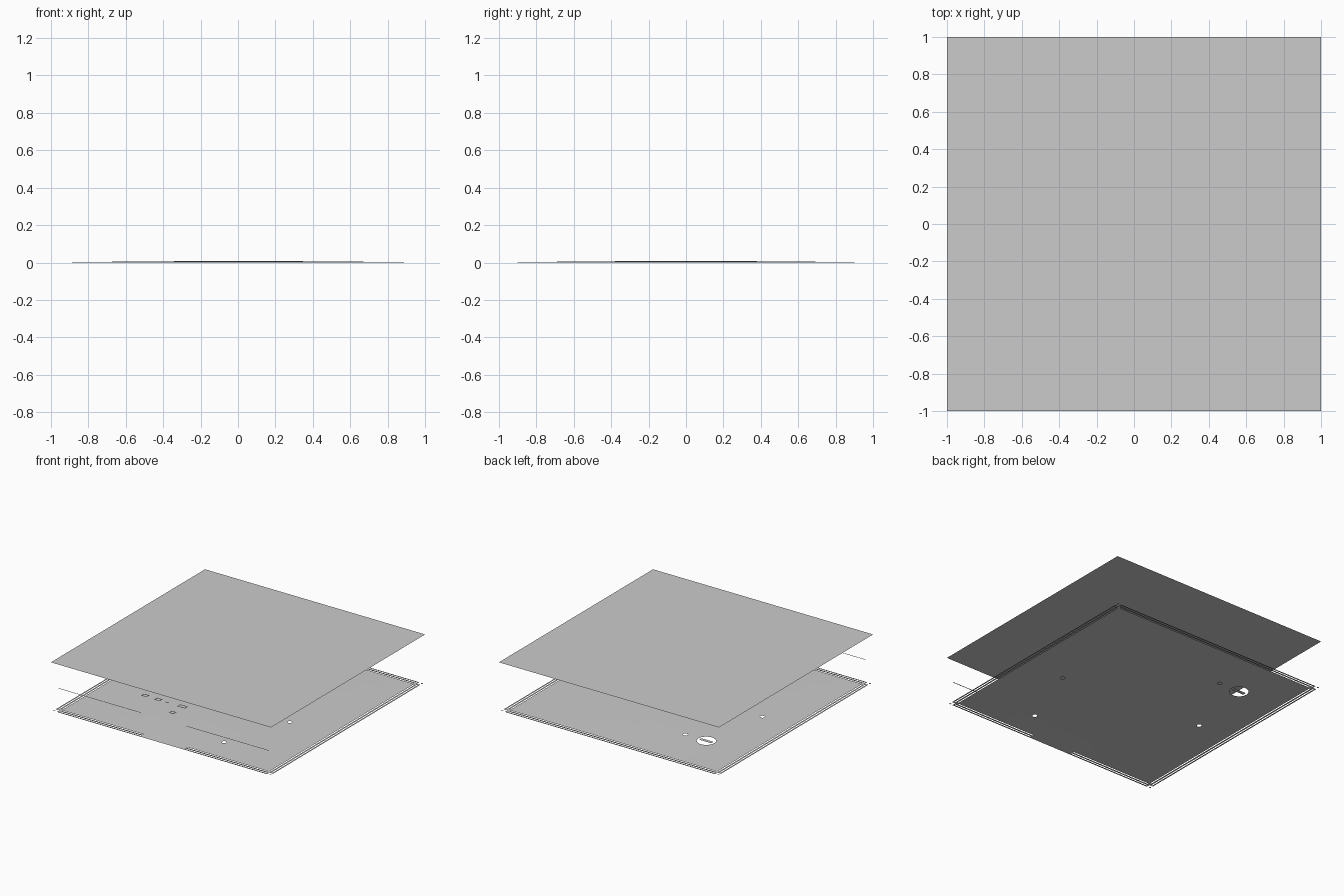
import bpy, bmesh, math
from mathutils import Vector

if "Cube" in bpy.data.objects:
    bpy.data.objects.remove(bpy.data.objects["Cube"])

col = bpy.context.scene.collection
DOME = 0.008   # very shallow crown of the lower sheet


def rect(x0, x1, y0, y1):
    return [(x0, y0), (x1, y0), (x1, y1), (x0, y1)]


def circle(cx, cy, r, n=24):
    return [(cx + r * math.cos(2 * math.pi * i / n), cy + r * math.sin(2 * math.pi * i / n))
            for i in range(n)]


def sheet(name, loops, z=0.0, dome=0.0):
    """Flat sheet from closed loops (inner loops become holes), optionally crowned."""
    cu = bpy.data.curves.new(name + "_outline", 'CURVE')
    cu.dimensions = '2D'
    cu.fill_mode = 'BOTH'
    for pts in loops:
        sp = cu.splines.new('POLY')
        sp.points.add(len(pts) - 1)
        for p, (x, y) in zip(sp.points, pts):
            p.co = (x, y, 0, 1)
        sp.use_cyclic_u = True
    tmp = bpy.data.objects.new(name + "_outline", cu)
    col.objects.link(tmp)
    dg = bpy.context.evaluated_depsgraph_get()
    me = bpy.data.meshes.new_from_object(tmp.evaluated_get(dg))
    bpy.data.objects.remove(tmp)
    bm = bmesh.new()
    bm.from_mesh(me)
    if dome:
        for axis in (Vector((1, 0, 0)), Vector((0, 1, 0))):
            for k in range(-7, 8):
                geom = bm.verts[:] + bm.edges[:] + bm.faces[:]
                bmesh.ops.bisect_plane(bm, geom=geom, dist=1e-6, plane_co=axis * k / 8, plane_no=axis)
    for v in bm.verts:
        v.co.z = z + dome * (1 - v.co.x ** 2) * (1 - v.co.y ** 2)
    bm.normal_update()
    bmesh.ops.reverse_faces(bm, faces=[f for f in bm.faces if f.normal.z < 0])
    bm.to_mesh(me)
    bm.free()
    me.name = name
    ob = bpy.data.objects.new(name, me)
    col.objects.link(ob)
    return ob


# Top plate
sheet("top_plate", [rect(-1, 1, -1, 1)], 0.4)

# Lower sheet: notched corners, double border slots, zone centre holes, round badge opening
E, N = 0.988, 0.955
outline = [(-N, -E), (N, -E), (N, -N), (E, -N), (E, N), (N, N),
           (N, E), (-N, E), (-N, N), (-E, N), (-E, -N), (-N, -N)]
loops = [outline]
for a, b, span in ((0.942, 0.952, 0.93), (0.966, 0.976, 0.945)):
    loops += [rect(-span, span, a, b), rect(a, b, -span, span), rect(-b, -a, -span, span),
              rect(-span, -0.2, -b, -a), rect(0.2, span, -b, -a)]
for x, y in ((0.575, -0.15), (0.375, -0.715), (-0.67, -0.035), (-0.38, 0.55)):
    loops.append(circle(x, y, 0.018))
loops.append(circle(-0.57, 0.55, 0.072, 32))
sheet("lower_sheet", loops, 0.0, DOME)

# Plain bar inside the round opening
sheet("opening_bar", [rect(-0.625, -0.515, 0.535, 0.565)], 0.004)

# Corner dots
for i, (sx, sy) in enumerate(((-1, -1), (1, -1), (1, 1), (-1, 1))):
    sheet(f"corner_dot_{i}", [circle(sx * 0.982, sy * 0.982, 0.008, 12)])

# Floating front strips
for side, x0, x1 in (("left", -0.95, -0.2), ("right", 0.21, 0.96)):
    sheet(f"front_strip_{side}", [rect(x0, x1, -0.976, -0.969)], 0.19)

# Small control marks as plain frames
for i, (x, y, w) in enumerate(((-0.348, -0.706, 0.025), (-0.228, -0.708, 0.025),
                               (-0.01, -0.706, 0.035), (-0.01, -0.835, 0.022))):
    sheet(f"control_mark_{i}", [rect(x - w, x + w, y - 0.02, y + 0.02),
                                rect(x - w + .008, x + w - .008, y - 0.012, y + 0.012)], 0.19)
sheet("control_dash", [rect(-0.165, -0.13, -0.718, -0.71)], 0.19)
